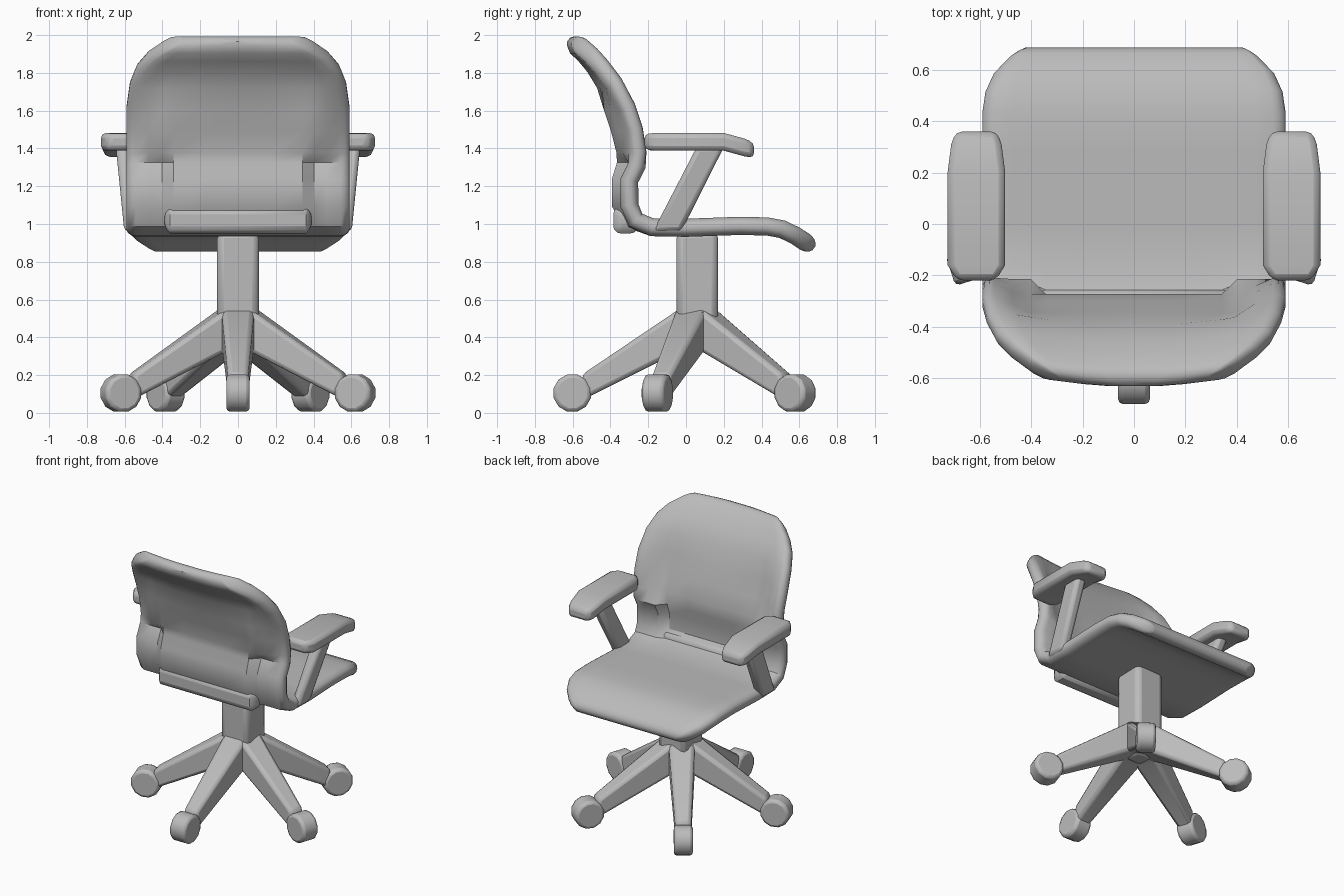
import bpy, math
from mathutils import Vector

cube = bpy.data.objects.get("Cube")
if cube:
    bpy.data.objects.remove(cube, do_unlink=True)

grey = bpy.data.materials.new("plain grey")
grey.use_nodes = True
COLOUR = (0.5, 0.5, 0.5, 1)
grey.diffuse_color = COLOUR
grey.node_tree.nodes["Principled BSDF"].inputs["Base Color"].default_value = COLOUR


def make(name, verts, faces, bevel=0.0, segments=2):
    """Mesh object with optional rounded edges."""
    mesh = bpy.data.meshes.new(name)
    mesh.from_pydata(verts, [], faces)
    mesh.materials.append(grey)
    obj = bpy.data.objects.new(name, mesh)
    bpy.context.collection.objects.link(obj)
    if bevel:
        mod = obj.modifiers.new("rounding", 'BEVEL')
        mod.width, mod.segments = bevel, segments
        mod.limit_method, mod.angle_limit = 'ANGLE', math.radians(50)
    bpy.ops.object.select_all(action='DESELECT')
    obj.select_set(True)
    bpy.context.view_layer.objects.active = obj
    bpy.ops.object.shade_smooth_by_angle(angle=math.radians(35))


def loft(name, rings, bevel, segments=2):
    """Box-section bar through rings of (centre, half side vector, half up vector)."""
    verts, faces = [], []
    for c, a, b in rings:
        c, a, b = Vector(c), Vector(a), Vector(b)
        verts += [c - a - b, c + a - b, c + a + b, c - a + b]
    for r in range(len(rings) - 1):
        for k in range(4):
            i, j = r * 4 + k, r * 4 + (k + 1) % 4
            faces.append((i, j, j + 4, i + 4))
    n = len(verts)
    faces += [(3, 2, 1, 0), (n - 4, n - 3, n - 2, n - 1)]
    make(name, verts, faces, bevel, segments)


# One-piece shell: back and seat as (y, z, half width, recess of the middle)
profile = [
    (-.597, 1.976, .30, .025), (-.588, 1.969, .335, .025), (-.573, 1.958, .37, .025),
    (-.552, 1.94, .41, .03), (-.50, 1.895, .48, .035), (-.445, 1.835, .535, .04),
    (-.375, 1.745, .572, .055), (-.31, 1.62, .59, .08), (-.27, 1.5, .59, .08),
    (-.252, 1.38, .59, .068), (-.26, 1.31, .59, .06), (-.30, 1.23, .59, .045),
    (-.30, 1.10, .59, .045), (-.265, 1.02, .59, .025), (-.18, .983, .59, 0),
    (0, .98, .59, 0), (.28, .99, .59, 0), (.43, .987, .59, 0),
    (.51, .972, .578, 0), (.58, .938, .545, 0), (.635, .902, .49, 0),
    (.655, .887, .46, 0), (.669, .877, .43, 0), (.677, .871, .40, 0)]
# thickness share towards the rim, from the edge inwards
rim = [.25, .6, .85]
half = [0, .3, .58, .68, .8, .92, .955, .985, 1]
columns = [-u for u in half[:0:-1]] + half
n, rows = len(columns), len(profile)
HALF_THICK = .048
front, back = [], []
for r, (y, z, w, recess) in enumerate(profile):
    before, after = profile[max(r - 1, 0)], profile[min(r + 1, rows - 1)]
    normal = Vector((0, before[1] - after[1], after[0] - before[0])).normalized()
    if z > 1.7:
        lo, hi = .4, 1
    elif z > 1.35:
        lo, hi = .68, .94
    else:
        lo, hi = .58, .68
    for k, u in enumerate(columns):
        edge_row, edge_col = min(r, rows - 1 - r), min(k, n - 1 - k)
        share = min(rim[edge_row] if edge_row < 3 else 1,
                    rim[edge_col] if edge_col < 3 else 1)
        t = min(max((hi - abs(u)) / (hi - lo), 0), 1)
        middle = Vector((u * w, y - recess * t, z))
        front.append(middle + normal * HALF_THICK * share)
        back.append(middle - normal * HALF_THICK * share)
total = n * rows
faces = []
for r in range(rows - 1):
    for k in range(n - 1):
        i = r * n + k
        quad = (i, i + n, i + n + 1, i + 1)
        faces += [quad, tuple(v + total for v in quad[::-1])]
outline = (list(range(n)) + [r * n + n - 1 for r in range(1, rows)]
           + list(range(total - 2, total - n - 1, -1))
           + [r * n for r in range(rows - 2, 0, -1)])
for i, j in zip(outline, outline[1:] + outline[:1]):
    faces.append((i, j, j + total, i + total))
make("seat_and_back_shell", front + back, faces)

# Rolled lumbar bar behind the seat
loft("rear_roll", [((x, -.32, 1.02), (0, s, 0), (0, 0, s + .005))
                   for x, s in ((-.39, .045), (-.36, .065), (.36, .065), (.39, .045))], .04, 3)

# Armrests, mirrored
for side, label in ((1, "left"), (-1, "right")):
    loft(label + "_arm_pad",
         [((side * .613, y, z), (w, 0, 0), (0, 0, h)) for y, z, w, h in
          ((-.22, 1.435, .075, .042), (-.16, 1.435, .112, .047), (.2, 1.435, .112, .047),
           (.31, 1.405, .098, .047), (.36, 1.39, .08, .04))], .025)
    loft(label + "_arm_strut",
         [((side * .567, -.1, .96), (.035, 0, 0), (0, .075, 0)),
          ((side * .607, .13, 1.41), (.04, 0, 0), (0, .072, 0))], .025)

# Column with chamfered corners and the hub under it
HUB_Y = .05
loft("column", [((0, HUB_Y + .01, z), (.11, 0, 0), (0, .11, 0)) for z in (.45, .96)], .035)
loft("hub", [((0, HUB_Y, z), (s, 0, 0), (0, s, 0)) for z, s in ((.32, .07), (.55, .1))], .03)

# Five tapered legs with round feet
for k in range(5):
    a = math.radians(-90 + 72 * k)
    out = Vector((math.cos(a), math.sin(a), 0))
    across = Vector((-out.y, out.x, 0))
    hub = Vector((0, HUB_Y, 0))
    up = Vector((0, 0, 1))
    loft("leg_%d" % (k + 1),
         [(hub + out * r + up * z, across * w, up * h) for r, z, w, h in
          ((0, .45, .085, .115), (.09, .435, .085, .112), (.6, .135, .052, .068))], .025)
    # foot: short drum lying across the leg
    centre = hub + out * .652 + up * .105
    sides = 12
    ring = []
    for s in (-1, 1):
        for i in range(sides):
            t = 2 * math.pi * (i + .5) / sides
            ring.append(centre + across * (s * .062) + (out * math.cos(t) + up * math.sin(t)) * .102)
    walls = [(i, (i + 1) % sides, sides + (i + 1) % sides, sides + i) for i in range(sides)]
    caps = [tuple(range(sides))[::-1], tuple(range(sides, 2 * sides))]
    make("foot_%d" % (k + 1), ring, walls + caps, .02)
